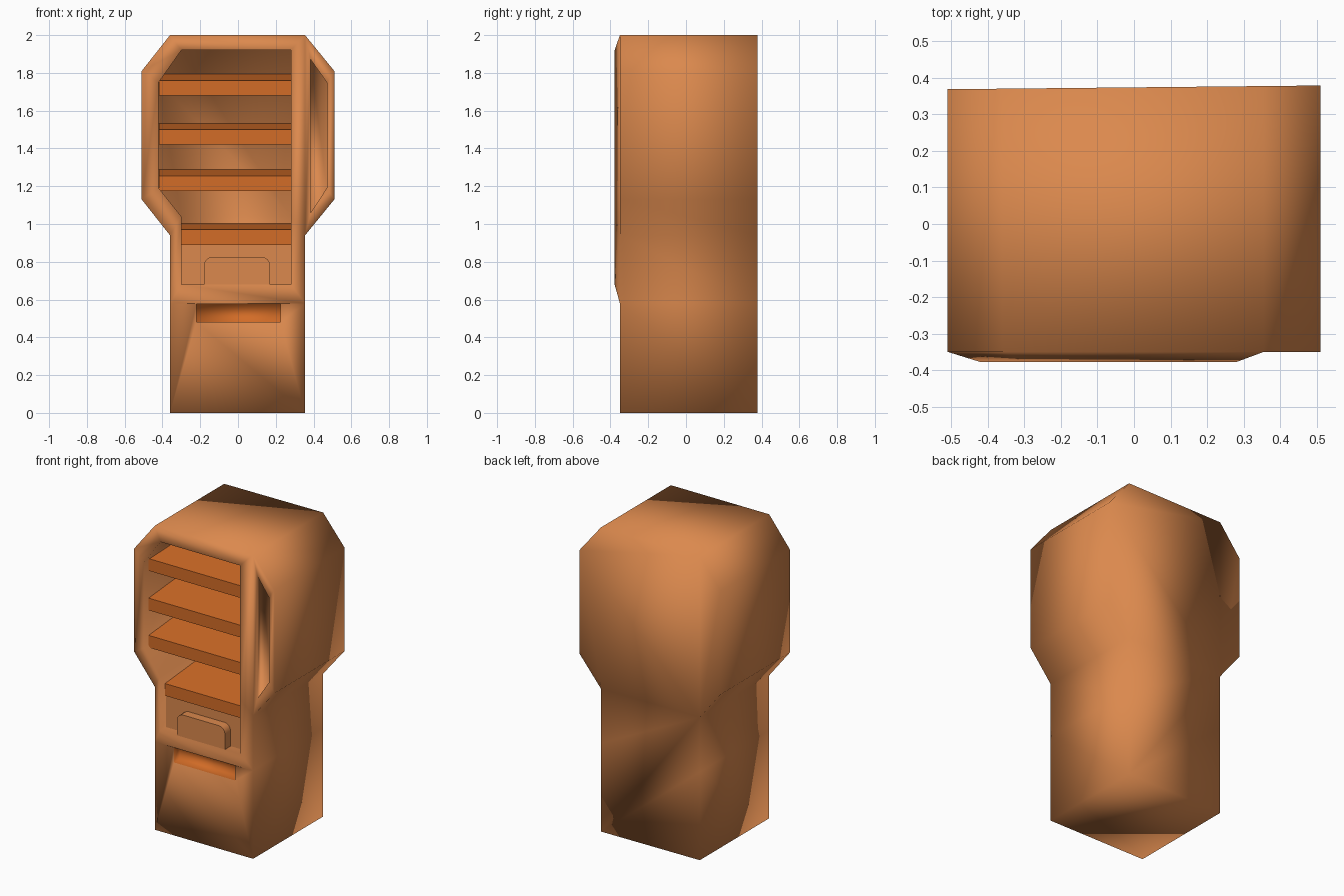
import bpy, bmesh, math

if "Cube" in bpy.data.objects:
    bpy.data.objects.remove(bpy.data.objects["Cube"])


def material(name, rgb):
    m = bpy.data.materials.new(name)
    m.diffuse_color = (*rgb, 1)
    m.use_nodes = True
    m.node_tree.nodes["Principled BSDF"].inputs["Base Color"].default_value = m.diffuse_color
    return m


SHELL = material("shell_orange", (0.71, 0.25, 0.075))
TRAY = material("tray_orange", (0.65, 0.15, 0.02))


def finish(bm, name, mats, smooth=None):
    bmesh.ops.remove_doubles(bm, verts=bm.verts, dist=1e-4)
    bmesh.ops.recalc_face_normals(bm, faces=bm.faces)
    me = bpy.data.meshes.new(name)
    bm.to_mesh(me)
    bm.free()
    for m in mats:
        me.materials.append(m)
    ob = bpy.data.objects.new(name, me)
    bpy.context.collection.objects.link(ob)
    if smooth == "all":
        me.shade_smooth()
    elif smooth == "angle":
        bpy.ops.object.select_all(action='DESELECT')
        ob.select_set(True)
        bpy.context.view_layer.objects.active = ob
        bpy.ops.object.shade_smooth_by_angle(angle=math.radians(40))
    return ob


def loop(bm, pts, y):
    return [bm.verts.new((x, y(x) if callable(y) else y, z)) for x, z in pts]


def bridge(bm, a, b, mat=0):
    n = len(a)
    for i in range(n):
        j = (i + 1) % n
        bm.faces.new((a[i], a[j], b[j], b[i])).material_index = mat


def recess(bm, outer, outer_y, inner, inner_y, back_y, mat=0):
    """Frame from outer to inner outline, then a pocket closed at back_y."""
    a, b, c = loop(bm, outer, outer_y), loop(bm, inner, inner_y), loop(bm, inner, back_y)
    bridge(bm, a, b)
    bridge(bm, b, c, mat)
    bm.faces.new(c).material_index = mat


def prism(name, profile, plane, lo, hi, mat, smooth=None):
    """Extrude a 2D profile: plane 'xz' along y, plane 'yz' along x."""
    bm = bmesh.new()
    put = (lambda p, t: (p[0], t, p[1])) if plane == 'xz' else (lambda p, t: (t, p[0], p[1]))
    a, b = ([bm.verts.new(put(p, t)) for p in profile] for t in (lo, hi))
    bridge(bm, a, b)
    bm.faces.new(a)
    bm.faces.new(b)
    return finish(bm, name, [mat], smooth)


# Cabinet shell: outline walls and back, with three recessed front areas
F = -0.35
L, R, W = -0.36, 0.355, 0.51
outline = [(L, 0), (L, 0.58), (L, 0.94), (-W, 1.13), (-W, 1.81), (L, 2),
           (R, 2), (W, 1.81), (W, 1.13), (R, 0.94), (R, 0.58), (R, 0)]
bm = bmesh.new()
back = loop(bm, outline, lambda x: 0.374 + 0.01 * x)
bridge(bm, loop(bm, outline, F), back)
bm.faces.new(back)
# Raised display rim and cavity
recess(bm, outline[1:7] + outline[9:11], F,
       [(-0.30, 0.68), (-0.30, 1.04), (-0.42, 1.19), (-0.42, 1.75),
        (-0.30, 1.92), (0.28, 1.92), (0.28, 1.04), (0.28, 0.68)], -0.378, 0.05)
# Side control panel
recess(bm, outline[6:10], F,
       [(0.385, 1.87), (0.47, 1.75), (0.47, 1.19), (0.385, 1.06)], F, -0.315)
# Dispensing slot
recess(bm, [(L, 0), (L, 0.58), (R, 0.58), (R, 0)], F,
       [(-0.22, 0.48), (-0.22, 0.577), (0.225, 0.577), (0.225, 0.48)], F, -0.29, 1)
finish(bm, "cabinet_shell", [SHELL, TRAY], "all")

# Shelves with tops rising toward the back
for i, (z, left) in enumerate([(0.89, -0.30), (1.175, -0.419), (1.42, -0.419), (1.68, -0.419)]):
    prism(f"shelf_{i + 1}", [(-0.33, z), (-0.33, z + 0.08), (0.05, z + 0.113), (0.05, z)],
          'yz', left, 0.28, TRAY)

# Panel closing the space below the lowest shelf
prism("lower_panel", [(-0.30, 0.68), (-0.30, 0.95), (0.28, 0.95), (0.28, 0.68)],
      'xz', -0.32, 0.04, SHELL)

# Hatch with rounded upper corners
r = 0.045
hatch = [(0.17, 0.68)]
for cx, start in ((0.17 - r, 0), (-0.18 + r, 90)):
    for k in range(5):
        t = math.radians(start + 22.5 * k)
        hatch.append((cx + r * math.cos(t), 0.825 - r + r * math.sin(t)))
hatch.append((-0.18, 0.68))
prism("hatch", hatch, 'xz', -0.378, -0.31, SHELL, "angle")
